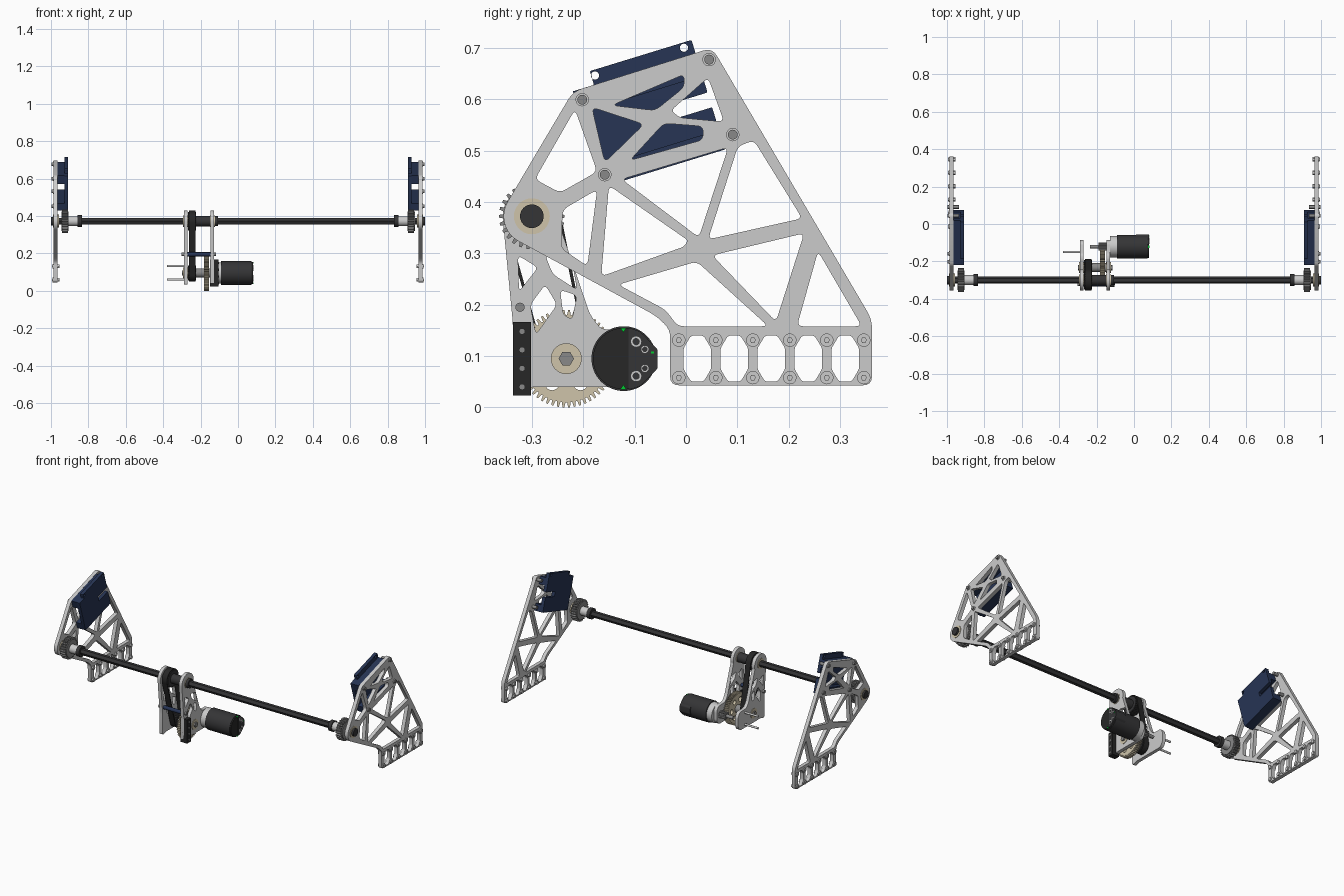
import bpy, bmesh
from math import sin, cos, pi, atan2, acos, hypot, radians
from mathutils import Vector

if "Cube" in bpy.data.objects:
    bpy.data.objects.remove(bpy.data.objects["Cube"])

COLORS = {"dark": (.035, .035, .037, 1), "black": (.02, .02, .02, 1), "blue": (.02, .035, .09, 1),
          "tan": (.62, .55, .40, 1), "steel": (.25, .25, .25, 1), "green": (0, .6, .03, 1)}


def material(key):
    m = bpy.data.materials.get(key) or bpy.data.materials.new(key)
    m.diffuse_color = COLORS[key]
    m.use_nodes = True
    m.node_tree.nodes["Principled BSDF"].inputs["Base Color"].default_value = m.diffuse_color
    return m


def circle(c, r, n=32, a0=0.0, a1=2 * pi):
    full = abs(a1 - a0 - 2 * pi) < 1e-6
    k = n if full else n - 1
    return [(c[0] + r * cos(a0 + (a1 - a0) * i / k), c[1] + r * sin(a0 + (a1 - a0) * i / k)) for i in range(n)]


def gear(c, r, depth, teeth):
    pts = []
    for i in range(teeth):
        for f, rr in ((-.34, r - depth), (-.17, r), (.17, r), (.34, r - depth)):
            a = 2 * pi * (i + f) / teeth
            pts.append((c[0] + rr * cos(a), c[1] + rr * sin(a)))
    return pts


def belt_loop(c1, r1, c2, r2):
    dx, dz = c1[0] - c2[0], c1[1] - c2[1]
    a, b = atan2(dz, dx), acos((r2 - r1) / hypot(dx, dz))
    return circle(c1, r1, 20, a - b, a + b) + circle(c2, r2, 20, a + b, a - b + 2 * pi)


def rounded(pts, r):
    out, n = [], len(pts)
    for i in range(n):
        p, a, b = (Vector(pts[j % n]) for j in (i, i - 1, i + 1))
        t = min(r, .4 * (a - p).length, .4 * (b - p).length)
        s, e = p + (a - p).normalized() * t, p + (b - p).normalized() * t
        for k in range(5):
            u = k / 4
            out.append(tuple(s * (1 - u) ** 2 + p * 2 * u * (1 - u) + e * u * u))
    return out


def mm(*flat):
    return [(flat[i] / 1000, flat[i + 1] / 1000) for i in range(0, len(flat), 2)]


def prism(name, x0, x1, loops, color=None, mirror=False):
    """Extrude closed YZ loops along x; nested loops become holes."""
    cu = bpy.data.curves.new(name, 'CURVE')
    cu.dimensions, cu.fill_mode, cu.extrude = '2D', 'BOTH', (x1 - x0) / 2
    for lp in loops:
        s = cu.splines.new('POLY')
        s.points.add(len(lp) - 1)
        for pt, (y, z) in zip(s.points, lp):
            pt.co = (y, z, 0, 1)
        s.use_cyclic_u = True
    tmp = bpy.data.objects.new(name + "_tmp", cu)
    bpy.context.collection.objects.link(tmp)
    dg = bpy.context.evaluated_depsgraph_get()
    me = bpy.data.meshes.new_from_object(tmp.evaluated_get(dg))
    bpy.data.objects.remove(tmp)
    bm = bmesh.new()
    bm.from_mesh(me)
    for v in bm.verts:
        y, z, x = v.co
        v.co = ((x0 + x1) / 2 + x, y, z)
    bmesh.ops.remove_doubles(bm, verts=bm.verts, dist=1e-5)
    bmesh.ops.recalc_face_normals(bm, faces=bm.faces)
    bm.to_mesh(me)
    bm.free()
    me.shade_smooth()
    me.set_sharp_from_angle(angle=radians(28))
    me.materials.clear()
    if color:
        me.materials.append(material(color))
    ob = bpy.data.objects.new(name, me)
    bpy.context.collection.objects.link(ob)
    if mirror:
        ob.modifiers.new("mirror", 'MIRROR').use_mirror_merge = False
    return ob


AXLE, GEAR, MOTOR = (-.300, .372), (-.233, .095), (-.121, .095)

# Side truss plates
outline = mm(51, 700, 362, 171, 362, 43, -31, 43, -31, 152, -58, 178)
outline += circle(AXLE, .055, 12, radians(241), radians(150)) + mm(-220, 615)
truss = [mm(-216, 580, -173, 459, -245, 418, -294, 444), mm(-240, 385, -173, 424, -192, 275, -243, 310),
         mm(-150, 432, 4, 325, -4, 313, -165, 255), mm(-132, 239, 21, 284, 160, 158, -16, 158, -40, 190),
         mm(51, 296, 230, 339, 175, 167), mm(257, 304, 342, 158, 216, 158),
         mm(43, 327, 101, 508, 132, 520, 226, 368), mm(-125, 444, 82, 506, 25, 331)]
cross = [mm(-144, 588, -4, 648, -4, 623, -60, 578), mm(-183, 584, -82, 551, -158, 477),
         mm(-109, 481, -43, 553, 33, 547, 33, 521), mm(-29, 578, 43, 642, 74, 556, -12, 564)]
columns = [-.014 + .072 * i for i in range(6)]
windows = []
for c in columns[:-1]:
    a, b, d = c + .009, c + .063, .015
    windows.append([(a + d, .05), (b - d, .05), (b, .075), (b, .115), (b - d, .14), (a + d, .14), (a, .115), (a, .075)])
prism("side_plate", .964, .986, [rounded(outline, .018)] + [rounded(h, .012) for h in truss + cross]
      + [rounded(w, .006) for w in windows], mirror=True)

# Bolts in the side plates
foot = [(c, z) for c in columns for z in (.058, .131)]
prism("foot_bolt_heads", .985, .991, [circle(p, .013, 20) for p in foot], mirror=True)
prism("foot_bolt_sockets", .990, .994, [circle(p, .006, 6) for p in foot], mirror=True)
prism("foot_bolt_nuts", .955, .965, [circle(p, .011, 6) for p in foot], mirror=True)
corners = mm(-202, 599, 45, 677, 91, 531, -158, 453)
prism("corner_bolt_washers", .985, .990, [circle(p, .013, 20) for p in corners], mirror=True)
prism("corner_bolts", .935, .996, [circle(p, .0095, 20) for p in corners], "steel", mirror=True)


# Blue channel brackets: inner web with an end slot, and two bars toward the plate
def tilt(pts):
    return [(.076 - .956 * u - .293 * v, .502 - .293 * u + .956 * v) for u, v in pts]


web = [(0, 0), (.25, 0), (.25, .195), (.207, .195), (.207, .223), (0, .223), (0, .116), (.09, .116), (.09, .086), (0, .086)]
prism("bracket_web", .908, .928, [rounded(tilt(web), .003)] + [circle(p, .008, 16) for p in mm(-177, 646, -4, 700)],
      "blue", mirror=True)
for nm, v0, v1 in (("lower", 0, .04), ("upper", .15, .195)):
    prism("bracket_%s_bar" % nm, .927, .964, [tilt([(0, v0), (.25, v0), (.25, v1), (0, v1)])], "blue", mirror=True)

# Long hexagonal axle with end caps, collars and toothed wheels
prism("axle", -.99, .99, [circle(AXLE, .019, 6)], "dark")
prism("axle_cap", .985, 1.0, [circle(AXLE, .023)], "dark", mirror=True)
prism("plate_bearing", .957, .9885, [circle(AXLE, .035)], "tan", mirror=True)
prism("wheel_collar", .835, .857, [circle(AXLE, .032)], "dark", mirror=True)
prism("wheel_hub", .857, .905, [circle(AXLE, .026)], mirror=True)
prism("toothed_wheel", .909, .941, [gear(AXLE, .064, .010, 26)], "steel", mirror=True)
for x in (.905, .941):
    prism("wheel_flange", x, x + .004, [circle(AXLE, .052, 40)], "steel", mirror=True)

# Gearbox plates
box = circle(AXLE, .057, 16, radians(190), radians(-18))
box += mm(-187, 181, -165, 152, -100, 150, -85, 125, -85, 65, -105, 40, -300, 40, -337, 30, -337, 165)
box_holes = [mm(-327, 296, -288, 272, -325, 226), mm(-274, 296, -222, 284, -212, 229, -259, 259),
             mm(-303, 200, -274, 239, -251, 200, -292, 142), mm(-245, 229, -212, 218, -222, 171, -239, 181)]
for nm, x0 in (("left", -.29), ("right", -.147)):
    prism("gearbox_plate_" + nm, x0, x0 + .02, [rounded(box, .012)] + [rounded(h, .01) for h in box_holes])
    for c in (AXLE, GEAR):
        prism("gearbox_bearing", x0 - .003, x0 + .023, [circle(c, .03)], "tan")

# Mounting bar with four screws, standoffs
prism("mounting_bar", -.149, -.105, [mm(-337, 23, -302, 23, -302, 166, -337, 166)], "black")
prism("mounting_screws", -.11, -.102, [circle((-.319, z), .006, 12) for z in (.04, .076, .112, .148)], "steel")
prism("blue_standoff", -.27, -.147, [circle((-.323, .195), .011, 20)], "blue")
prism("standoff_bolt", -.303, -.118, [circle((-.323, .195), .009, 16)], "steel")
prism("long_screws", -.38, -.27, [circle((-.15, z), .006, 14) for z in (.06, .132)])

# Belt drive
prism("belt", -.262, -.228, [belt_loop(AXLE, .056, GEAR, .045), belt_loop(AXLE, .050, GEAR, .039)], "black")
prism("upper_pulley", -.266, -.224, [gear(AXLE, .0505, .004, 30)], "dark")
prism("lower_pulley", -.266, -.224, [gear(GEAR, .0395, .004, 24)], "dark")
prism("axle_spacer", -.224, -.150, [circle(AXLE, .028)], "dark")
prism("axle_outer_collar", -.124, -.108, [circle(AXLE, .027)], "dark")

# Reduction gear, its shaft and the motor pinion
spokes = [circle((GEAR[0] + .055 * cos(a), GEAR[1] + .055 * sin(a)), .014, 20) for a in [i * pi / 3 for i in range(6)]]
prism("large_gear", -.182, -.154, [gear(GEAR, .095, .010, 54)] + spokes, "tan")
prism("gear_shaft", -.30, -.115, [circle(GEAR, .015, 6)], "steel")
prism("gear_spacer", -.224, -.150, [circle(GEAR, .024)], "steel")
prism("pinion", -.19, -.147, [gear(MOTOR, .022, .006, 12)], "steel")
prism("motor_shaft", -.235, -.12, [circle(MOTOR, .010, 20)], "steel")

# Motor with connector housing and terminals
prism("motor_front", -.127, -.09, [circle(MOTOR, .057, 48)])
prism("motor_body", -.092, .072, [circle(MOTOR, .063, 64)], "dark")
prism("motor_end_cap", .071, .079, [circle(MOTOR, .060, 64)], "black")
prism("motor_connector", .01, .081, [rounded(mm(-112, 156, -90, 148, -55, 113, -55, 76, -90, 41, -112, 34), .005)], "dark")
prism("motor_terminals", .078, .084, [lp for y, z, r in ((-.097, .128, .011), (-.08, .113, .008), (-.08, .076, .008),
      (-.097, .061, .011)) for lp in (circle((y, z), r, 20), circle((y, z), r * .55, 20))])
prism("motor_lights", .074, .0825, [mm(-128, 155, -116, 155, -122, 146), mm(-128, 35, -116, 35, -122, 44),
                                    mm(-68, 105, -62, 105, -62, 109, -68, 109)], "green")
